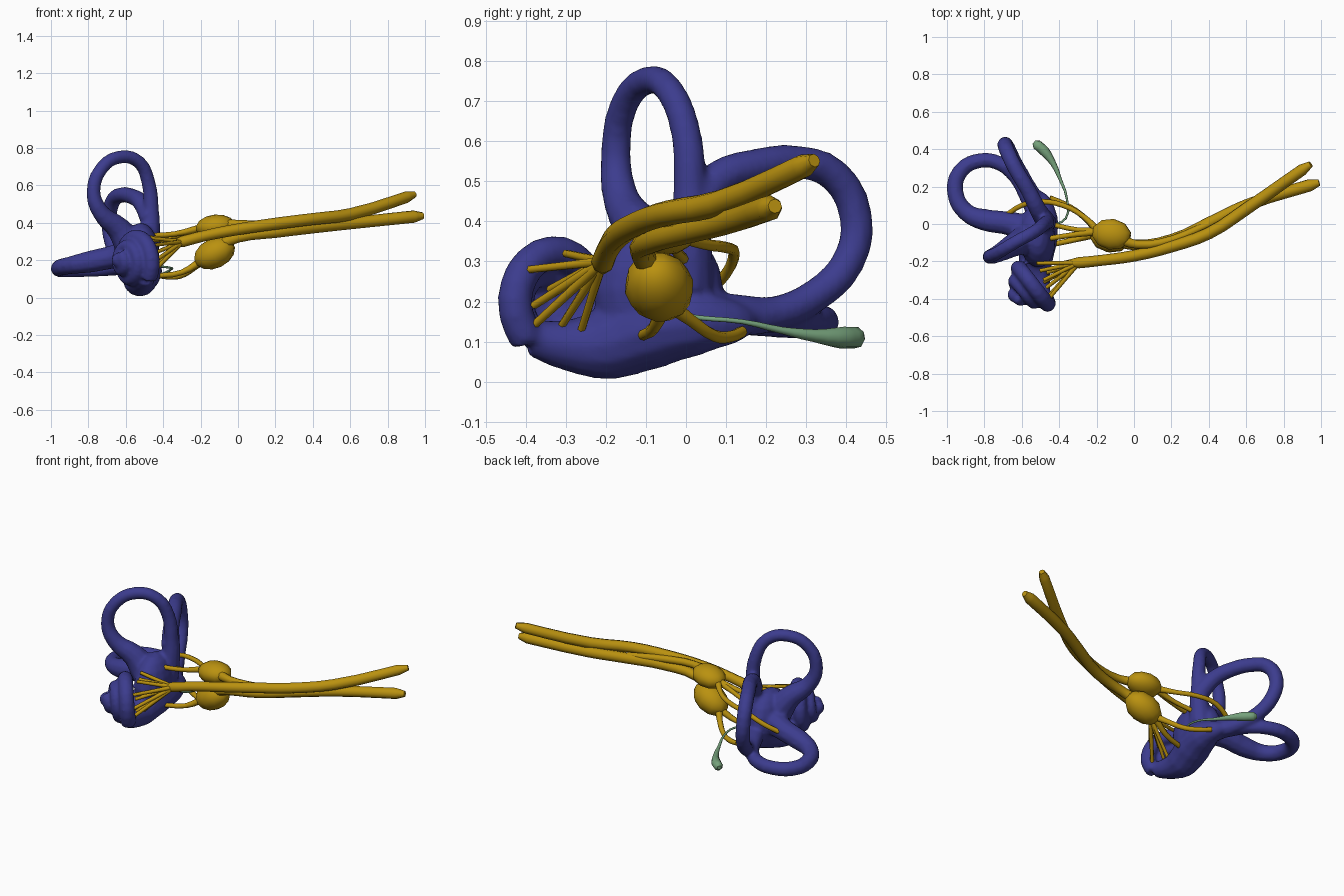
import bpy
from math import sin, cos, pi
from mathutils import Vector

cube = bpy.data.objects.get("Cube")
if cube:
    bpy.data.objects.remove(cube, do_unlink=True)


def material(name, colour):
    mat = bpy.data.materials.new(name)
    mat.use_nodes = True
    mat.diffuse_color = (*colour, 1)
    mat.node_tree.nodes["Principled BSDF"].inputs["Base Color"].default_value = (*colour, 1)
    return mat


BLUE = material("deep_blue", (.045, .045, .27))
GOLD = material("golden_yellow", (.49, .285, .005))
GREEN = material("sage_green", (.18, .36, .2))


def tube(name, points, mat, sides=8, steps=3):
    """Smooth tube through points given as (x, y, z, radius)."""
    curve = bpy.data.curves.new(name, "CURVE")
    curve.dimensions = "3D"
    curve.resolution_u = steps
    curve.bevel_depth = 1
    curve.bevel_resolution = (sides - 4) // 2
    curve.use_fill_caps = True
    spline = curve.splines.new("BEZIER")
    spline.bezier_points.add(len(points) - 1)
    for knot, (x, y, z, radius) in zip(spline.bezier_points, points):
        knot.co = (x, y, z)
        knot.radius = radius
        knot.handle_left_type = knot.handle_right_type = "AUTO"
    obj = bpy.data.objects.new(name, curve)
    bpy.context.collection.objects.link(obj)
    curve.materials.append(mat)
    bpy.ops.object.select_all(action="DESELECT")
    obj.select_set(True)
    bpy.context.view_layer.objects.active = obj
    bpy.ops.object.convert(target="MESH")
    bpy.ops.object.shade_smooth_by_angle(angle=pi / 3)
    return obj


def blob(name, centre, size, mat, rotation=(0, 0, 0), segments=16, rings=10):
    """Ellipsoid with the given half sizes."""
    bpy.ops.mesh.primitive_uv_sphere_add(segments=segments, ring_count=rings,
                                         location=centre, rotation=rotation)
    obj = bpy.context.object
    obj.name = name
    obj.scale = size
    obj.data.materials.append(mat)
    bpy.ops.object.shade_smooth()
    return obj


# Labyrinth body: chamber and the thick floor leading to the spiral
labyrinth = [
    blob("chamber", (-.52, -.07, .23), (.1, .165, .17), BLUE, (0, 0, .1)),
    tube("floor", [(-.49, -.385, .11, .045), (-.51, -.3, .092, .064),
                   (-.525, -.2, .095, .092), (-.51, -.09, .13, .1),
                   (-.49, .03, .15, .085), (-.5, .12, .15, .055),
                   (-.53, .17, .155, .025)], BLUE, 12)]

# Anterior canal standing upright, with a flared foot
labyrinth.append(tube("anterior_canal", [
    (-.57, -.08, .27, .09), (-.64, -.11, .37, .065), (-.73, -.16, .45, .047),
    (-.773, -.175, .56, .038), (-.73, -.155, .69, .036), (-.63, -.095, .752, .036),
    (-.53, -.04, .725, .036), (-.48, 0, .62, .038), (-.465, .01, .48, .042),
    (-.47, .01, .36, .055), (-.49, 0, .24, .07)], BLUE, 10))

# Posterior canal, sweeping backward from the shared limb
labyrinth.append(tube("posterior_canal", [
    (-.47, .01, .42, .055), (-.515, .08, .505, .047), (-.565, .18, .54, .043),
    (-.625, .28, .548, .042), (-.67, .37, .515, .042), (-.69, .424, .41, .042),
    (-.675, .405, .3, .042), (-.64, .33, .22, .042), (-.58, .22, .17, .044),
    (-.53, .11, .165, .057), (-.5, .02, .16, .06)], BLUE, 10))

# Lateral canal lying flat
labyrinth.append(tube("lateral_canal", [
    (-.56, -.03, .24, .08), (-.68, .005, .215, .063), (-.79, .02, .192, .06),
    (-.9, .065, .172, .048), (-.956, .17, .158, .045), (-.93, .28, .15, .043),
    (-.83, .338, .15, .041), (-.72, .325, .153, .04), (-.63, .25, .16, .04),
    (-.56, .13, .17, .047), (-.51, .03, .18, .055)], BLUE, 10))

# Spiral shell winding out to its tip
HUB = Vector((-.53, -.31, .2))
AXIS = Vector((-.84, -.55, 0))
SIDE = Vector((.55, -.84, 0))
TURNS = 2.3
COUNT = 26
RISE = .125
shell = []
for i in range(COUNT + 1):
    t = i / COUNT
    angle = -pi * .25 + t * TURNS * 2 * pi
    reach = .14 - .11 * t
    spot = HUB + AXIS * (RISE * t) + SIDE * (reach * cos(angle))
    spot.z += reach * sin(angle)
    shell.append((*spot, .045 - .012 * t))
labyrinth.append(tube("spiral_shell", shell, BLUE, 10, 2))
labyrinth.append(blob("spiral_tip", HUB + AXIS * RISE, (.042, .042, .042), BLUE))

# Fuse the body so that the canals flow into the chamber
bpy.ops.object.select_all(action="DESELECT")
for part in labyrinth:
    part.select_set(True)
body = labyrinth[0]
bpy.context.view_layer.objects.active = body
bpy.ops.object.join()
bpy.ops.object.transform_apply(location=True, rotation=True, scale=True)
body.name = "labyrinth"
fuse = body.modifiers.new("fuse", "REMESH")
fuse.mode = "VOXEL"
fuse.voxel_size = .01
fuse.use_smooth_shade = True
relax = body.modifiers.new("relax", "SMOOTH")
relax.factor = .5
relax.iterations = 5

# Cochlear nerve with its fan of fibres
ROOT = (-.295, -.207, .3)
tube("cochlear_nerve", [(-.36, -.212, .283, .018), (*ROOT, .03), (-.18, -.195, .33, .029),
                        (0, -.17, .365, .031), (.2, -.12, .395, .032),
                        (.4, -.05, .42, .032), (.6, .08, .445, .033),
                        (.9, .29, .537, .031), (.945, .32, .552, .017)], GOLD)
FIBRE_ENDS = [(-.39, .28), (-.38, .19), (-.38, .14), (-.31, .14), (-.27, .1),
              (-.3, .32), (-.25, .31), (-.34, .23), (-.21, .33)]
for i, (y, z) in enumerate(FIBRE_ENDS):
    x = HUB.x + .05 - (y - HUB.y) * .4
    end = Vector((x, y, z))
    middle = end.lerp(Vector(ROOT), .5)
    tube(f"cochlear_fibre_{i}", [(*end, .01), (*middle, .011), (*ROOT, .013)], GOLD, 6, 2)

# Vestibular nerve: two swellings that merge into one trunk
blob("upper_ganglion", (-.12, -.055, .38), (.108, .085, .064), GOLD, (0, -.1, -.15), 10, 7)
blob("lower_ganglion", (-.125, -.067, .237), (.118, .087, .08), GOLD, (0, -.45, -.15), 10, 7)
tube("vestibular_trunk", [(-.1, -.085, .28, .03), (0, -.112, .322, .028),
                          (.2, -.085, .35, .031), (.4, .005, .375, .032),
                          (.6, .1, .397, .032), (.94, .207, .433, .033),
                          (.99, .222, .438, .018)], GOLD)
tube("vestibular_upper_root", [(-.08, -.08, .39, .03), (.02, -.11, .392, .022),
                               (.2, -.085, .388, .022), (.4, 0, .39, .02)], GOLD)

# Branches from the swellings to the chambers
UPPER = (-.19, -.04, .375, .02)
LOWER = (-.19, -.05, .2, .022)
BRANCHES = {
    "lateral_branch": [UPPER, (-.27, .04, .345, .014), (-.38, .1, .335, .014),
                       (-.5, .12, .32, .014), (-.6, .1, .27, .014), (-.68, .05, .22, .014)],
    "anterior_branch": [UPPER, (-.34, -.06, .34, .014), (-.5, -.085, .33, .014)],
    "chamber_branch": [UPPER, (-.31, -.03, .335, .013), (-.45, 0, .3, .013)],
    "posterior_branch": [LOWER, (-.24, .01, .155, .016), (-.31, .07, .115, .015),
                         (-.38, .11, .112, .015), (-.45, .14, .125, .014)],
    "floor_branch": [LOWER, (-.3, -.08, .135, .015), (-.44, -.11, .115, .014)],
}
for name, path in BRANCHES.items():
    tube(name, path, GOLD)

# Thin duct ending in a small sac
tube("duct_and_sac", [(-.45, -.01, .17, .006), (-.365, .03, .16, .006),
                      (-.36, .14, .15, .006), (-.395, .24, .128, .009),
                      (-.43, .32, .115, .016), (-.48, .39, .11, .028),
                      (-.52, .425, .11, .027), (-.535, .437, .11, .012)], GREEN)
